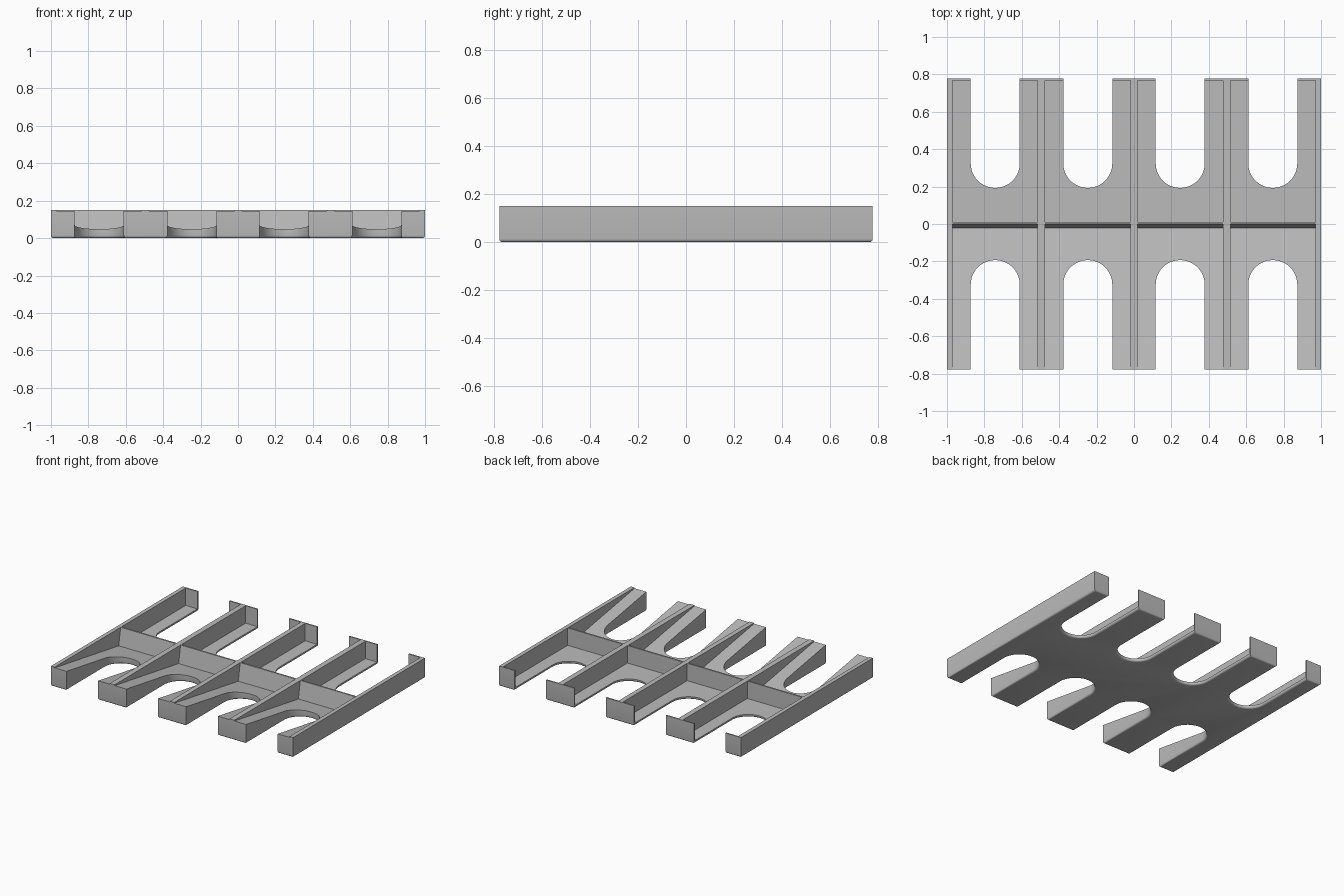
import bpy, bmesh, math

cube = bpy.data.objects.get("Cube")
if cube:
    bpy.data.objects.remove(cube, do_unlink=True)

HALF_Y, HEIGHT, FLOOR = 0.778, 0.15, 0.02
SLOTS = [-0.742, -0.247, 0.247, 0.742]
SLOT_R, ARC_Y = 0.131, 0.324
BAYS = [(-0.97, -0.515), (-0.475, -0.018), (0.018, 0.475), (0.515, 0.97)]
STEPS = 24

grey = bpy.data.materials.new("Grey plastic")
grey.use_nodes = True
grey.diffuse_color = (0.5, 0.5, 0.5, 1)
grey.node_tree.nodes["Principled BSDF"].inputs["Base Color"].default_value = (0.5, 0.5, 0.5, 1)


def make_object(name, bm):
    bmesh.ops.recalc_face_normals(bm, faces=bm.faces[:])
    mesh = bpy.data.meshes.new(name)
    bm.to_mesh(mesh)
    bm.free()
    mesh.materials.append(grey)
    obj = bpy.data.objects.new(name, mesh)
    bpy.context.collection.objects.link(obj)
    return obj


def prism(bm, points, direction):
    """Extrude a closed loop of 3D points along a direction."""
    face = bm.faces.new([bm.verts.new(p) for p in points])
    ext = bmesh.ops.extrude_face_region(bm, geom=[face])["geom"]
    moved = [v for v in ext if isinstance(v, bmesh.types.BMVert)]
    bmesh.ops.translate(bm, verts=moved, vec=direction)


# Body outline: a rectangle with round-ended slots along both long edges
def slotted_edge(sign):
    pts = [(-1, sign * HALF_Y)]
    for cx in SLOTS:
        pts.append((cx - SLOT_R, sign * HALF_Y))
        for i in range(STEPS + 1):
            a = math.pi * (1 - i / STEPS)
            pts.append((cx + SLOT_R * math.cos(a),
                        sign * (ARC_Y - SLOT_R * math.sin(a))))
        pts.append((cx + SLOT_R, sign * HALF_Y))
    return pts + [(1, sign * HALF_Y)]


outline = slotted_edge(-1) + slotted_edge(1)[::-1]
bm = bmesh.new()
prism(bm, [(x, y, 0) for x, y in outline], (0, 0, HEIGHT))
# Rounded bottom rim
rim = [e for e in bm.edges if all(v.co.z < 0.001 for v in e.verts)]
bmesh.ops.bevel(bm, geom=rim, offset=0.014, offset_type='OFFSET',
                segments=4, profile=0.5, affect='EDGES')
body = make_object("slotted_tray", bm)

# Pockets: flat floor behind the cross wall, tilted floor in front of it
rear = [(0.012, FLOOR), (0.768, FLOOR), (0.768, 0.3), (0.012, 0.3)]
front = [(-0.022, FLOOR), (0.024, 0.3), (-0.9, 0.3), (-0.9, 0.164)]
bm = bmesh.new()
for profile in (rear, front):
    for x0, x1 in BAYS:
        prism(bm, [(x0, y, z) for y, z in profile], (x1 - x0, 0, 0))
# Keep the two rows of cutters apart above the wall
for v in bm.verts:
    if v.co.z > 0.25:
        v.co.z = 0.16
        if abs(v.co.y - 0.024) < 0.001:
            v.co.y = 0.002
        elif v.co.y < -0.8:
            v.co.z = 0.2
cutter = make_object("pocket_cutter", bm)
cutter.hide_render = True

cut = body.modifiers.new("pockets", 'BOOLEAN')
cut.operation, cut.solver, cut.object = 'DIFFERENCE', 'EXACT', cutter
bpy.ops.object.select_all(action='DESELECT')
bpy.context.view_layer.objects.active = body
body.select_set(True)
bpy.ops.object.modifier_apply(modifier=cut.name)
bpy.data.objects.remove(cutter, do_unlink=True)
bpy.ops.object.shade_smooth_by_angle(angle=math.radians(30))
